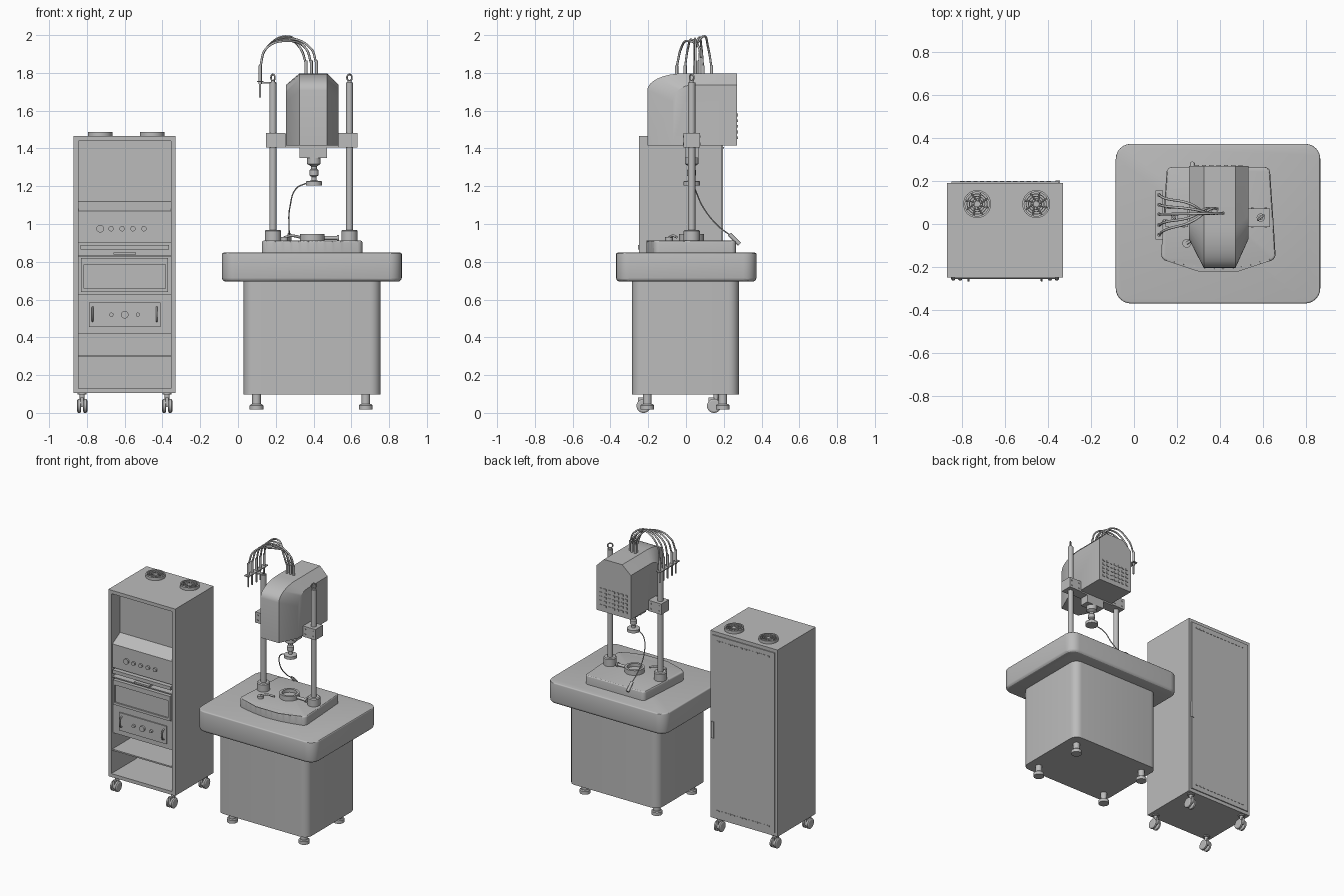
import bpy, bmesh, math
from mathutils import Vector, Matrix

old = bpy.data.objects.get("Cube")
if old:
    bpy.data.objects.remove(old, do_unlink=True)

grey = bpy.data.materials.new("machine grey")
grey.use_nodes = True
grey.diffuse_color = (0.5, 0.5, 0.5, 1)
grey.node_tree.nodes["Principled BSDF"].inputs["Base Color"].default_value = (0.5, 0.5, 0.5, 1)


def finish(name, bm):
    bmesh.ops.recalc_face_normals(bm, faces=bm.faces)
    mesh = bpy.data.meshes.new(name)
    bm.to_mesh(mesh)
    bm.free()
    mesh.materials.append(grey)
    obj = bpy.data.objects.new(name, mesh)
    bpy.context.scene.collection.objects.link(obj)
    return obj


def prism(name, outline, z0, z1, corner=0, top=0, bottom=0):
    """Upright prism with rounded corners and rims."""
    bm = bmesh.new()
    face = bm.faces.new([bm.verts.new((x, y, z0)) for x, y in outline])
    up = bmesh.ops.extrude_face_region(bm, geom=[face])["geom"]
    bmesh.ops.translate(bm, vec=(0, 0, z1 - z0), verts=[v for v in up if isinstance(v, bmesh.types.BMVert)])
    if corner:
        tall = [e for e in bm.edges if abs(e.verts[0].co.z - e.verts[1].co.z) > 1e-4]
        bmesh.ops.bevel(bm, geom=tall, offset=corner, segments=6, profile=0.5, affect='EDGES')
    for z, r in ((z1, top), (z0, bottom)):
        if r:
            rim = [e for e in bm.edges if all(abs(v.co.z - z) < 1e-5 for v in e.verts)]
            bmesh.ops.bevel(bm, geom=rim, offset=r, segments=3, profile=0.5, affect='EDGES')
    return finish(name, bm)


def box(name, x0, x1, y0, y1, z0, z1, **kw):
    return prism(name, [(x0, y0), (x1, y0), (x1, y1), (x0, y1)], z0, z1, **kw)


def lathe(name, profile, loc, axis='Z', seg=32, closed=False):
    """Spin (radius, height) points; closed makes a ring section."""
    bm = bmesh.new()
    rings = [[bm.verts.new((r * math.cos(a), r * math.sin(a), z))
              for a in (2 * math.pi * i / seg for i in range(seg))] for r, z in profile]
    pairs = list(zip(rings, rings[1:]))
    if closed:
        pairs.append((rings[-1], rings[0]))
    else:
        bm.faces.new(rings[0])
        bm.faces.new(rings[-1])
    for a, b in pairs:
        for i in range(seg):
            j = (i + 1) % seg
            bm.faces.new((a[i], a[j], b[j], b[i]))
    turn = {'Z': Matrix(), 'X': Matrix.Rotation(math.pi / 2, 4, 'Y'), 'Y': Matrix.Rotation(math.pi / 2, 4, 'X')}[axis]
    bmesh.ops.transform(bm, matrix=Matrix.Translation(loc) @ turn, verts=bm.verts)
    return finish(name, bm)


def rod(name, r, h, loc, axis='Z', seg=24):
    return lathe(name, [(r, 0), (r, h)], loc, axis, seg)


def tube(name, outer, inner, h, loc, axis='Z'):
    return lathe(name, [(outer, 0), (outer, h), (inner, h), (inner, 0)], loc, axis, closed=True)


def cable(name, points, r, cyclic=False):
    curve = bpy.data.curves.new(name, 'CURVE')
    curve.dimensions = '3D'
    curve.bevel_depth, curve.bevel_resolution, curve.resolution_u = r, 2, 10
    curve.use_fill_caps = True
    sp = curve.splines.new('BEZIER')
    sp.bezier_points.add(len(points) - 1)
    sp.use_cyclic_u = cyclic
    for p, co in zip(sp.bezier_points, points):
        p.co = co
        p.handle_left_type = p.handle_right_type = 'AUTO'
    curve.materials.append(grey)
    obj = bpy.data.objects.new(name, curve)
    bpy.context.scene.collection.objects.link(obj)


# Cabinet shell, open at the front
L, R, F, B = -0.87, -0.33, -0.25, 0.19
IL, IR = L + 0.025, R - 0.025
box("cabinet_right_wall", L, IL, F, B, 0.105, 1.465)
box("cabinet_left_wall", IR, R, F, B, 0.105, 1.465)
box("cabinet_roof", IL, IR, F, B, 1.44, 1.465)
box("cabinet_floor", IL, IR, F, B, 0.105, 0.13)
box("cabinet_back", IL, IR, B - 0.02, B, 0.13, 1.44)
box("back_door", L + 0.02, R - 0.02, B, B + 0.007, 0.13, 1.44)
box("door_handle", R - 0.035, R - 0.015, B, B + 0.013, 0.69, 0.81)
for z in (0.165, 1.4):
    for i in range(14):
        x = L + 0.06 + i * 0.031
        box("door_vent", x, x + 0.02, B + 0.006, B + 0.01, z, z + 0.008)

# Display bay with a sloping sill and control panel
box("display_screen", IL, IR, F + 0.1, B - 0.02, 1.07, 1.44)
box("control_panel", IL, IR, F + 0.012, B - 0.02, 0.9, 1.07)
bm = bmesh.new()
ends = [[bm.verts.new((x, y, z)) for y, z in ((F + 0.012, 1.07), (F + 0.1, 1.07), (F + 0.1, 1.12))] for x in (IL, IR)]
for e in ends:
    bm.faces.new(e)
for i in range(3):
    bm.faces.new((ends[0][i], ends[0][i - 1], ends[1][i - 1], ends[1][i]))
finish("display_sill", bm)
for i in range(5):
    r = 0.014 if i else 0.02
    rod("control_knob", r, 0.014, (-0.73 + i * 0.058, F + 0.014, 0.975), 'Y')

# Drawer unit under a shadow gap
box("bay_filler", IL, IR, F + 0.12, B - 0.02, 0.42, 0.9)
box("upper_shelf", IL + 0.01, IR - 0.01, F - 0.003, F + 0.12, 0.865, 0.89)
box("shelf_catch", -0.66, -0.54, F - 0.004, F + 0.1, 0.838, 0.85)
box("gap_rail", IL, IR, F + 0.01, F + 0.12, 0.826, 0.834)
box("drawer_body", IL + 0.015, IR - 0.015, F + 0.005, F + 0.12, 0.65, 0.82)
for z0, z1 in ((0.64, 0.658), (0.785, 0.82)):
    box("drawer_rim", IL + 0.015, IR - 0.015, F - 0.005, F + 0.02, z0, z1)
for x in (IL + 0.015, IR - 0.03):
    box("drawer_side", x, x + 0.015, F - 0.005, F + 0.02, 0.658, 0.785)

# Instrument panel
box("instrument_panel", IL, IR, F + 0.02, F + 0.12, 0.42, 0.63)
box("instrument_plate", -0.79, -0.41, F + 0.012, F + 0.02, 0.455, 0.585)
for x in (-0.77, -0.43):
    cable("instrument_handle", [(x, F + 0.015, 0.485), (x, F - 0.004, 0.493), (x, F - 0.004, 0.552), (x, F + 0.015, 0.56)], 0.005)
for x, r in ((-0.67, 0.011), (-0.6, 0.02), (-0.53, 0.011)):
    rod("instrument_knob", r, 0.016, (x, F + 0.014, 0.52), 'Y')
box("lower_shelf", IL, IR, F + 0.01, B - 0.02, 0.295, 0.305)

# Roof fans
for x in (-0.73, -0.455):
    c = (x, 0.093, 1.464)
    tube("fan_rim", 0.065, 0.056, 0.022, c)
    rod("fan_hub", 0.015, 0.018, c)
    for r in (0.027, 0.038, 0.049):
        tube("fan_guard", r, r - 0.004, 0.018, c)
    for i in range(8):
        a = i * math.pi / 4
        d, e = Vector((math.cos(a), math.sin(a), 0)), Vector((math.cos(a + 0.5), math.sin(a + 0.5), 0))
        top = Vector(c) + Vector((0, 0, 0.016))
        cable("fan_spoke", [top + d * 0.012, top + e * 0.06], 0.003)

# Twin wheel casters
for x in (-0.825, -0.375):
    for y in (-0.225, 0.148):
        rod("caster_stem", 0.013, 0.05, (x, y + 0.01, 0.06))
        rod("caster_plate", 0.024, 0.008, (x, y + 0.01, 0.098))
        for side in (-0.027, 0.005):
            lathe("caster_wheel", [(0.029, 0), (0.037, 0.005), (0.037, 0.017), (0.029, 0.022)], (x + side, y, 0.037), 'X')
        box("caster_fork", x - 0.008, x + 0.008, y - 0.03, y + 0.03, 0.03, 0.082)

# Machine base and table
box("base_body", 0.03, 0.755, -0.285, 0.28, 0.097, 0.71, corner=0.055)
box("table_top", -0.085, 0.867, -0.37, 0.373, 0.695, 0.848, corner=0.07, top=0.008, bottom=0.02)
for x in (0.098, 0.676):
    for y in (-0.205, 0.195):
        lathe("levelling_foot", [(0.036, 0.017), (0.036, 0.04), (0.03, 0.046), (0.023, 0.046), (0.023, 0.1)], (x, y, 0))

# Platform with a bowed front
front = [(0.125 + 0.535 * t, -0.165 - 0.045 * math.sin(math.pi * t)) for t in (i / 12 for i in range(13))]
prism("platform", front + [(0.65, 0.0), (0.632, 0.265), (0.153, 0.265), (0.135, 0.0)], 0.845, 0.912, corner=0.025, top=0.01)
MX, MY = 0.393, 0.03
tube("sample_cup", 0.066, 0.05, 0.035, (MX, MY, 0.911))
rod("cup_floor", 0.055, 0.012, (MX, MY, 0.911))
rod("cup_clamp_screw", 0.01, 0.09, (MX + 0.05, MY, 0.926), 'X')
rod("cup_clamp_knob", 0.016, 0.012, (MX + 0.13, MY, 0.926), 'X')
rod("stop_button", 0.02, 0.02, (0.245, -0.09, 0.91))
cable("platform_handle", [(0.245, -0.09, 0.928), (0.28, -0.07, 0.938), (0.33, -0.05, 0.93)], 0.007)

# Columns, collars and lifting eyes
for x, turn in ((0.185, 2.2), (0.59, 0.7)):
    rod("column", 0.019, 0.84, (x, MY, 0.91))
    lathe("column_collar", [(0.043, 0), (0.043, 0.052), (0.037, 0.058), (0.02, 0.058)], (x, MY, 0.911))
    ring = [(x + 0.017 * math.cos(a) * math.cos(turn), MY + 0.017 * math.cos(a) * math.sin(turn), 1.775 + 0.017 * math.sin(a))
            for a in (i * math.pi / 4 for i in range(8))]
    cable("lifting_eye", ring, 0.0045, cyclic=True)
    rod("eye_shank", 0.011, 0.012, (x, MY, 1.748))

# Crosshead beam and clamp blocks
box("crosshead_beam", 0.23, 0.56, MY - 0.035, MY + 0.035, 1.405, 1.475)
for x0, x1 in ((0.147, 0.252), (0.53, 0.633)):
    box("column_clamp", x0, x1, MY - 0.043, MY + 0.043, 1.405, 1.483)
    for x in (x0 + 0.02, x1 - 0.02):
        for z in (1.425, 1.463):
            rod("clamp_bolt", 0.006, 0.094, (x, MY + 0.047, z), 'Y', 12)

# Drive head: a full middle strip and smaller set-back sides
def head_profile(front_y, top_z, r):
    arc = [(front_y + r * (1 - math.cos(a)), top_z - 0.09 * (1 - math.sin(a))) for a in (i * math.pi / 16 for i in range(9))]
    return [(0.27, 1.415), (front_y, 1.415)] + arc + [(0.27, top_z)]

bm = bmesh.new()
rows = [[bm.verts.new((x, y, z)) for y, z in head_profile(*p)]
        for x, p in ((0.255, (-0.07, 1.737, 0.11)), (0.325, (-0.205, 1.797, 0.19)),
                     (0.472, (-0.205, 1.797, 0.19)), (0.533, (-0.07, 1.737, 0.11)))]
for a, b in zip(rows, rows[1:]):
    for i in range(len(a)):
        bm.faces.new((a[i - 1], a[i], b[i], b[i - 1]))
bm.faces.new(rows[0])
bm.faces.new(rows[-1])
finish("drive_head", bm)
for i in range(7):
    for j in range(5):
        x, z = 0.282 + i * 0.034, 1.45 + j * 0.03
        box("head_vent", x, x + 0.02, 0.268, 0.274, z, z + 0.014)

# Load cell and press platen
box("load_cell_block", 0.325, 0.47, MY - 0.035, MY + 0.035, 1.35, 1.415)
lathe("press_spindle", [(0.043, 1.205), (0.043, 1.226), (0.014, 1.23), (0.014, 1.25), (0.024, 1.258), (0.024, 1.285),
                        (0.015, 1.292), (0.015, 1.305), (0.036, 1.318), (0.036, 1.352)], (0.402, MY, 0))

# Connector rack and looping cables
box("connector_rack", 0.1, 0.135, -0.072, 0.155, 1.752, 1.758)
box("rack_arm", 0.11, 0.2, MY - 0.012, MY + 0.012, 1.744, 1.753)
for i, y in enumerate((0.135, 0.09, 0.045, -0.005, -0.05)):
    rod("rack_connector", 0.009, 0.1, (0.117, y, 1.74), seg=16)
    rod("connector_tail", 0.006, 0.08, (0.117, y, 1.67), seg=16)
    hx, hy = (0.36, 0.388, 0.415)[i % 3], 0.05 + 0.02 * (i // 3)
    peak = 1.993 - 0.006 * i
    mid = y * 0.5 + hy * 0.5
    cable("loop_cable", [(0.117, y, 1.83), (0.15, y * 0.8 + hy * 0.2, 1.93), (0.265, mid, peak), (hx - 0.03, hy, 1.93), (hx, hy, 1.85)], 0.006)
    rod("head_connector", 0.008, 0.075, (hx, hy, 1.79), seg=16)

# Sensor lead and probe
cable("sensor_lead", [(0.36, MY, 1.215), (0.31, 0.045, 1.19), (0.275, 0.09, 1.09), (0.27, 0.17, 0.99), (0.272, 0.235, 0.94)], 0.0035)
cable("sensor_probe", [(0.272, 0.23, 0.945), (0.272, 0.283, 0.893)], 0.011)

# Smooth round surfaces, keep crisp edges
bpy.ops.object.select_all(action='DESELECT')
for obj in bpy.context.scene.objects:
    if obj.type == 'MESH':
        obj.select_set(True)
        bpy.context.view_layer.objects.active = obj
bpy.ops.object.shade_smooth_by_angle(angle=math.radians(30))
